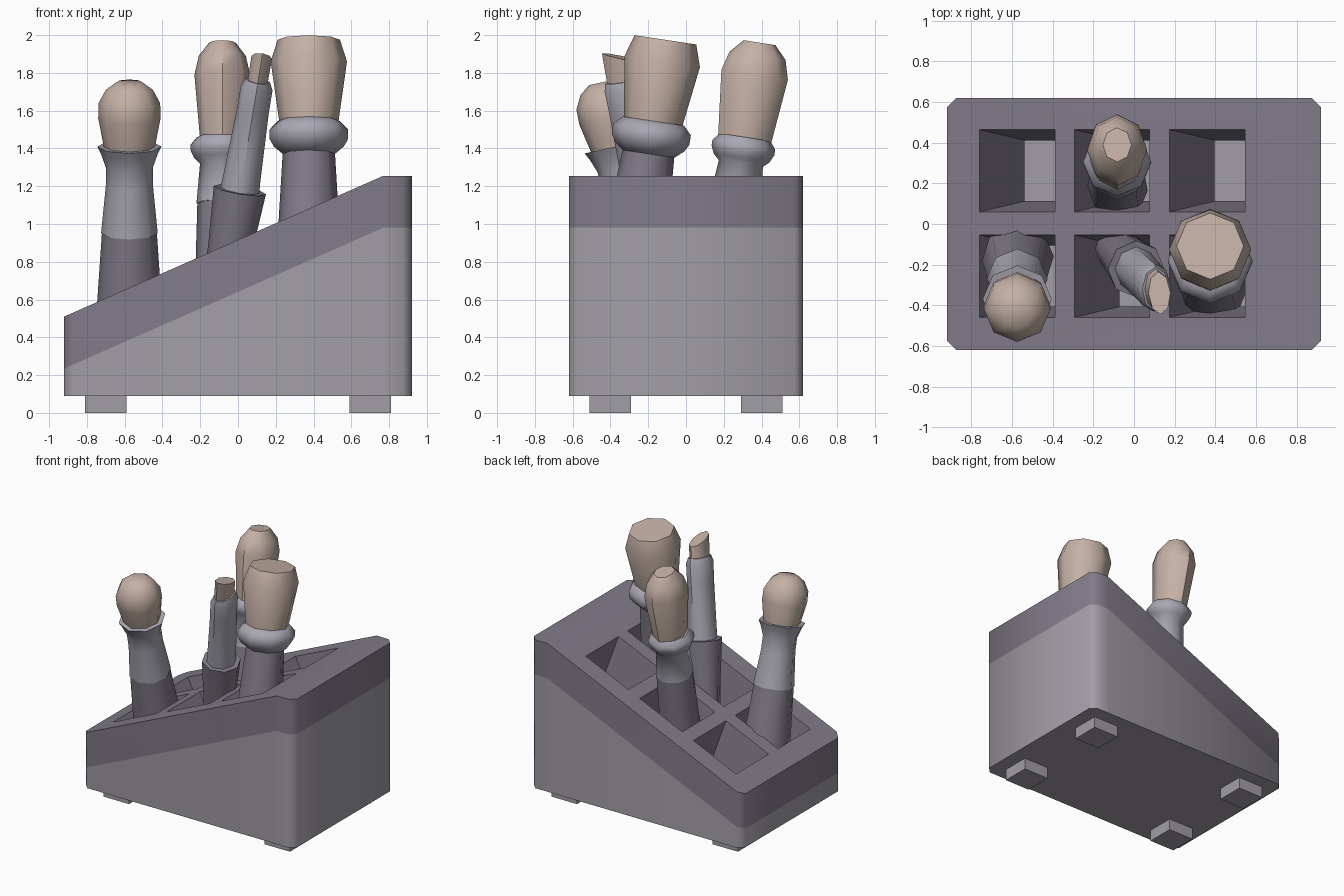
import bpy, bmesh, math
from mathutils import Matrix, Vector

if "Cube" in bpy.data.objects:
    bpy.data.objects.remove(bpy.data.objects["Cube"])


def material(name, rgb):
    m = bpy.data.materials.new(name)
    m.use_nodes = True
    m.diffuse_color = (*rgb, 1)
    m.node_tree.nodes["Principled BSDF"].inputs["Base Color"].default_value = (*rgb, 1)
    return m


DARK = material("dark mauve", (0.22, 0.20, 0.25))
GREY = material("warm grey", (0.36, 0.34, 0.38))
METAL = material("pale metal", (0.40, 0.39, 0.45))
BEIGE = material("beige bristle", (0.56, 0.44, 0.38))


def finish(bm, name, *mats):
    mesh = bpy.data.meshes.new(name)
    bm.to_mesh(mesh)
    bm.free()
    ob = bpy.data.objects.new(name, mesh)
    bpy.context.collection.objects.link(ob)
    for m in mats:
        mesh.materials.append(m)
    return ob


def smooth(ob, angle=50):
    bpy.ops.object.select_all(action="DESELECT")
    ob.select_set(True)
    bpy.context.view_layer.objects.active = ob
    bpy.ops.object.shade_smooth_by_angle(angle=math.radians(angle))


def skin(bm, rings, index=0):
    """Join two neighbouring rings with quads."""
    n = len(rings[0])
    for low, high in zip(rings, rings[1:]):
        for i in range(n):
            j = (i + 1) % n
            bm.faces.new((low[i], low[j], high[j], high[i])).material_index = index


# Sloped block: chamfered outline, lower body and upper band
X, Y, C, CREST, SLOPE = 0.92, 0.62, 0.045, 0.77, 0.441


def top(x):
    return 0.51 + SLOPE * (min(x, CREST) + X)


half = [(-X, C - Y), (C - X, -Y), (CREST, -Y), (X - C, -Y), (X, C - Y)]
outline = half + [(x, -y) for x, y in reversed(half)]
bm = bmesh.new()
floor = [bm.verts.new((x, y, 0.09)) for x, y in outline]
band = [bm.verts.new((x, y, top(x) - 0.275)) for x, y in outline]
rim = [bm.verts.new((x, y, top(x))) for x, y in outline]
skin(bm, [floor, band], 1)
skin(bm, [band, rim], 0)
bm.faces.new(floor[::-1]).material_index = 1
bm.faces.new(rim[:3] + rim[7:])
bm.faces.new(rim[2:8])
bmesh.ops.recalc_face_normals(bm, faces=bm.faces)
block = finish(bm, "holder_block", DARK, GREY)

# Tapered square pockets, square to the slope
tilt = Matrix.Rotation(-math.atan(SLOPE), 4, "Y")
up = tilt @ Vector((0, 0, 1))
bm = bmesh.new()
depth, over, wide, narrow = 0.43, 0.1, 0.2025, 0.15
flare = wide + (wide - narrow) * over / depth
for cx in (-0.575, -0.108, 0.36):
    for cy in (-0.257, 0.262):
        centre = Vector((cx, cy, top(cx))) + up * (over - depth) / 2
        bmesh.ops.create_cone(
            bm, cap_ends=True, segments=4, radius1=narrow * math.sqrt(2),
            radius2=flare * math.sqrt(2), depth=depth + over,
            matrix=Matrix.Translation(centre) @ tilt @ Matrix.Rotation(math.pi / 4, 4, "Z"))
cutter = finish(bm, "pocket_cutter", DARK)
cutter.hide_render = True
mod = block.modifiers.new("pockets", "BOOLEAN")
mod.operation, mod.solver, mod.object = "DIFFERENCE", "EXACT", cutter
bpy.context.view_layer.objects.active = block
bpy.ops.object.modifier_apply(modifier=mod.name)
bpy.data.objects.remove(cutter)

# The pockets are open at their lower end
bm = bmesh.new()
bm.from_mesh(block.data)
open_ends = [f for f in bm.faces if f.normal.dot(up) > 0.99
             and f.calc_center_median().z < top(f.calc_center_median().x) - 0.2]
bmesh.ops.delete(bm, geom=open_ends, context="FACES")
bm.to_mesh(block.data)
bm.free()
smooth(block)

# Feet
for xs, xn in ((-1, "right"), (1, "left")):
    for ys, yn in ((-1, "front"), (1, "back")):
        bm = bmesh.new()
        bmesh.ops.create_cube(bm, size=1, matrix=Matrix.Translation((xs * 0.7, ys * 0.402, 0.05))
                              @ Matrix.Diagonal((0.22, 0.22, 0.1, 1)))
        finish(bm, f"foot_{yn}_{xn}", GREY)


# Eight-sided turned part along a leaning axis; rings are (height, x radius, y radius)
def turned(name, foot, lean, rings, mat, slant=0):
    axis = Vector((*lean, 1))
    turn = Vector((0, 0, 1)).rotation_difference(axis)
    bm = bmesh.new()
    loops = []
    for k, (z, rx, ry) in enumerate(rings):
        drop = slant if k == len(rings) - 1 else 0
        loop = []
        for i in range(8):
            a = i * math.pi / 4
            p = Vector((rx * math.cos(a), ry * math.sin(a), 0))
            p.z = -drop * (p.y + ry)
            loop.append(bm.verts.new(Vector((*foot, 0)) + axis * z + turn @ p))
        loops.append(loop)
    skin(bm, loops)
    bm.faces.new(loops[0][::-1])
    bm.faces.new(loops[-1])
    bmesh.ops.recalc_face_normals(bm, faces=bm.faces)
    smooth(finish(bm, name, mat))


def round_rings(*pairs, sx=1):
    return [(z, r * sx, r) for z, r in pairs]


# Brushes: foot point, lean, then handle, ferrule and bristle rings
brushes = {
    "short_brush": ((-0.575, -0.06), (0, -0.22),
        round_rings((0.45, 0.18), (0.96, 0.145)),
        round_rings((0.95, 0.15), (1.2, 0.125), (1.3, 0.125), (1.37, 0.15), (1.41, 0.17), (1.41, 0.135)),
        round_rings((1.38, 0.13), (1.56, 0.165), (1.64, 0.163), (1.71, 0.125), (1.75, 0.07)), 0),
    "tall_brush": ((-0.083, 0.086), (0, 0.155),
        round_rings((0.5, 0.15), (1.12, 0.132)),
        round_rings((1.11, 0.137), (1.32, 0.118), (1.35, 0.15), (1.39, 0.168), (1.42, 0.168), (1.46, 0.135)),
        round_rings((1.43, 0.14), (1.79, 0.178), (1.89, 0.15), (1.96, 0.085), sx=0.83), 0),
    "wide_brush": ((0.375, -0.405), (0, 0.15),
        round_rings((0.6, 0.185), (1.4, 0.137)),
        round_rings((1.37, 0.137), (1.41, 0.185), (1.45, 0.208), (1.5, 0.208), (1.545, 0.165)),
        round_rings((1.53, 0.155), (1.86, 0.202), (1.975, 0.165)), 0),
    "slim_brush": ((-0.185, -0.02), (0.165, -0.17),
        round_rings((0.5, 0.1), (0.9, 0.12), (1.18, 0.14), (1.18, 0.11)),
        [(1.16, 0.105, 0.11), (1.24, 0.1, 0.11), (1.6, 0.085, 0.115), (1.72, 0.085, 0.12), (1.76, 0.065, 0.11)],
        [(1.74, 0.053, 0.1), (1.92, 0.055, 0.1)], 0.4),
}
for name, (foot, lean, handle, ferrule, bristle, slant) in brushes.items():
    turned(name + "_handle", foot, lean, handle, DARK)
    turned(name + "_ferrule", foot, lean, ferrule, METAL)
    turned(name + "_bristles", foot, lean, bristle, BEIGE, slant)
